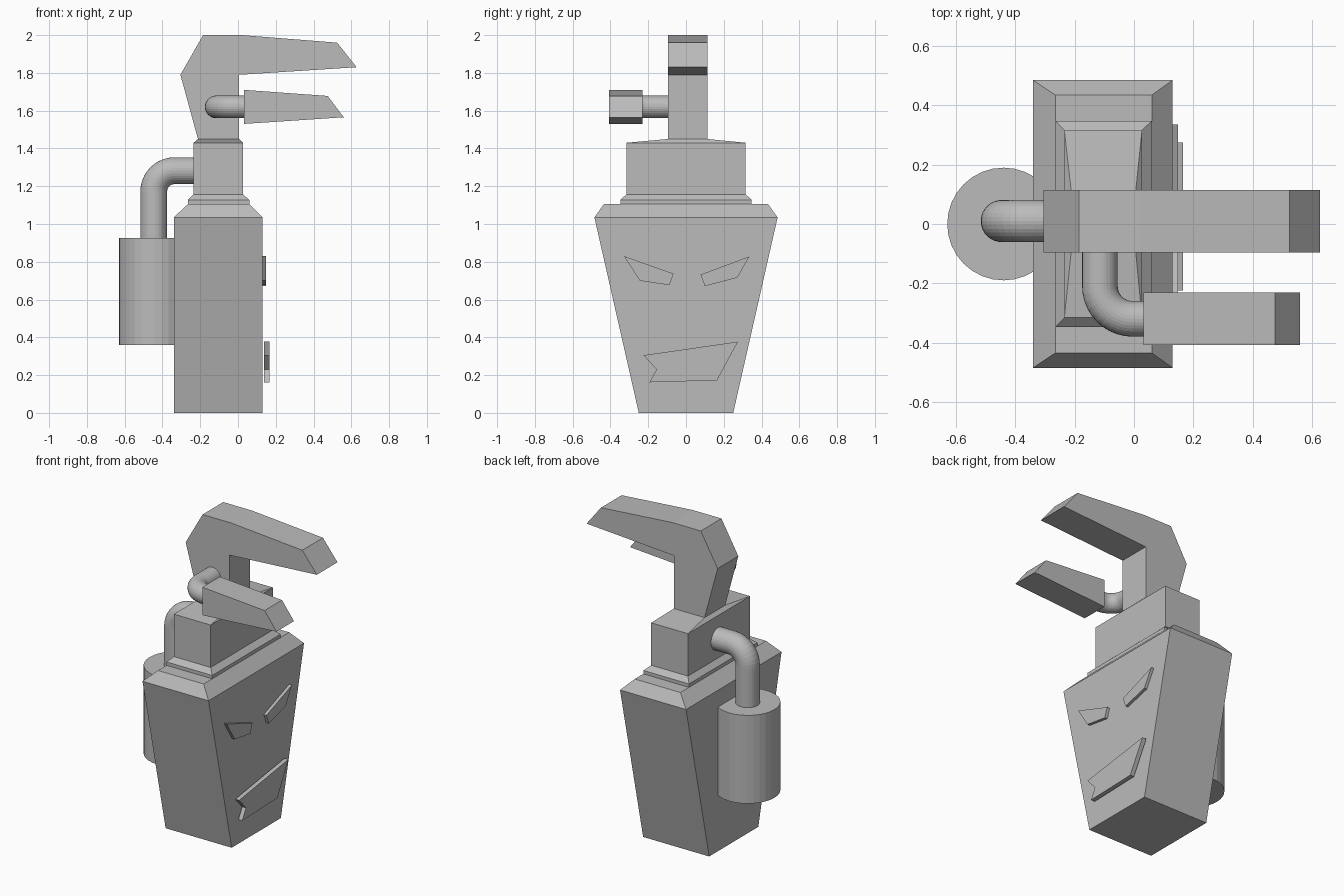
import bpy
import bmesh
from math import sin, cos, pi
from mathutils import Vector

cube = bpy.data.objects.get("Cube")
if cube:
    bpy.data.objects.remove(cube, do_unlink=True)

GREY = (0.5, 0.5, 0.5, 1)
grey = bpy.data.materials.new("plain_grey")
grey.use_nodes = True
grey.diffuse_color = GREY
grey.node_tree.nodes["Principled BSDF"].inputs["Base Color"].default_value = GREY


def finish(name, bm):
    bmesh.ops.recalc_face_normals(bm, faces=bm.faces)
    mesh = bpy.data.meshes.new(name)
    bm.to_mesh(mesh)
    bm.free()
    mesh.materials.append(grey)
    obj = bpy.data.objects.new(name, mesh)
    bpy.context.collection.objects.link(obj)
    return obj


def loft(name, rings):
    """Closed solid joining matching rings of points."""
    bm = bmesh.new()
    loops = [[bm.verts.new(p) for p in ring] for ring in rings]
    n = len(loops[0])
    for a, b in zip(loops, loops[1:]):
        for i in range(n):
            j = (i + 1) % n
            bm.faces.new((a[i], a[j], b[j], b[i]))
    bm.faces.new(loops[0])
    bm.faces.new(loops[-1])
    return finish(name, bm)


def rect(x0, x1, y0, y1, z):
    return [(x0, y0, z), (x1, y0, z), (x1, y1, z), (x0, y1, z)]


def slab_y(name, outline, y0, y1):
    return loft(name, [[(x, y, z) for x, z in outline] for y in (y0, y1)])


def slab_x(name, outline, x0, x1):
    return loft(name, [[(x, y, z) for y, z in outline] for x in (x0, x1)])


def elbow(name, start, corner, end, bend, radius, sides=32, steps=10):
    """Round pipe with one quarter-circle bend."""
    start, corner, end = Vector(start), Vector(corner), Vector(end)
    d0 = (corner - start).normalized()
    d1 = (end - corner).normalized()
    side = d0.cross(d1)
    centre = corner - d0 * bend + d1 * bend
    stations = [(start, d0)]
    for k in range(steps + 1):
        a = pi / 2 * k / steps
        stations.append((centre + bend * (d0 * sin(a) - d1 * cos(a)),
                         d0 * cos(a) + d1 * sin(a)))
    stations.append((end, d1))
    rings = []
    for p, d in stations:
        u = side.cross(d)
        rings.append([p + radius * (side * cos(2 * pi * i / sides) + u * sin(2 * pi * i / sides))
                      for i in range(sides)])
    return loft(name, rings)


# Tapered body with bevelled shoulder
loft("body", [rect(-0.34, 0.13, -0.25, 0.25, 0),
              rect(-0.34, 0.13, -0.485, 0.485, 1.035),
              rect(-0.265, 0.06, -0.435, 0.435, 1.105)])

# Stepped collar, neck and shallow cap under the handle
loft("neck", [rect(-0.265, 0.06, -0.348, 0.348, 1.1),
              rect(-0.265, 0.06, -0.348, 0.348, 1.127),
              rect(-0.235, 0.027, -0.316, 0.316, 1.157),
              rect(-0.235, 0.027, -0.316, 0.316, 1.43),
              rect(-0.212, 0.006, -0.096, 0.114, 1.45)])

# Hooked upper handle
slab_y("upper_handle", [(-0.212, 1.45), (-0.305, 1.79), (-0.185, 2), (0.02, 2),
                        (0.525, 1.96), (0.628, 1.83), (0.006, 1.79), (0.006, 1.45)],
       -0.096, 0.114)

# Lower lever and the bent rod that carries it
slab_y("lower_lever", [(0.032, 1.71), (0.475, 1.678), (0.56, 1.565), (0.032, 1.53)],
       -0.408, -0.231)
elbow("lever_rod", (-0.115, -0.05, 1.62), (-0.115, -0.32, 1.62), (0.06, -0.32, 1.62), 0.11, 0.06)

# Side canister and its hose
loft("canister", [[(-0.44 + 0.19 * cos(2 * pi * i / 32), 0.19 * sin(2 * pi * i / 32), z)
                   for i in range(32)] for z in (0.36, 0.927)])
elbow("canister_hose", (-0.446, 0.01, 0.9), (-0.446, 0.01, 1.282), (-0.2, 0.01, 1.282), 0.11, 0.071)

# Face: two slanted eyes and a crooked mouth
slab_x("right_eye", [(-0.328, 0.83), (-0.066, 0.737), (-0.087, 0.676), (-0.245, 0.7)], 0.12, 0.149)
slab_x("left_eye", [(0.335, 0.828), (0.077, 0.732), (0.1, 0.671), (0.272, 0.716)], 0.12, 0.149)
slab_x("mouth", [(-0.225, 0.305), (0.275, 0.377), (0.164, 0.172), (-0.193, 0.162), (-0.156, 0.23)],
       0.138, 0.166)
